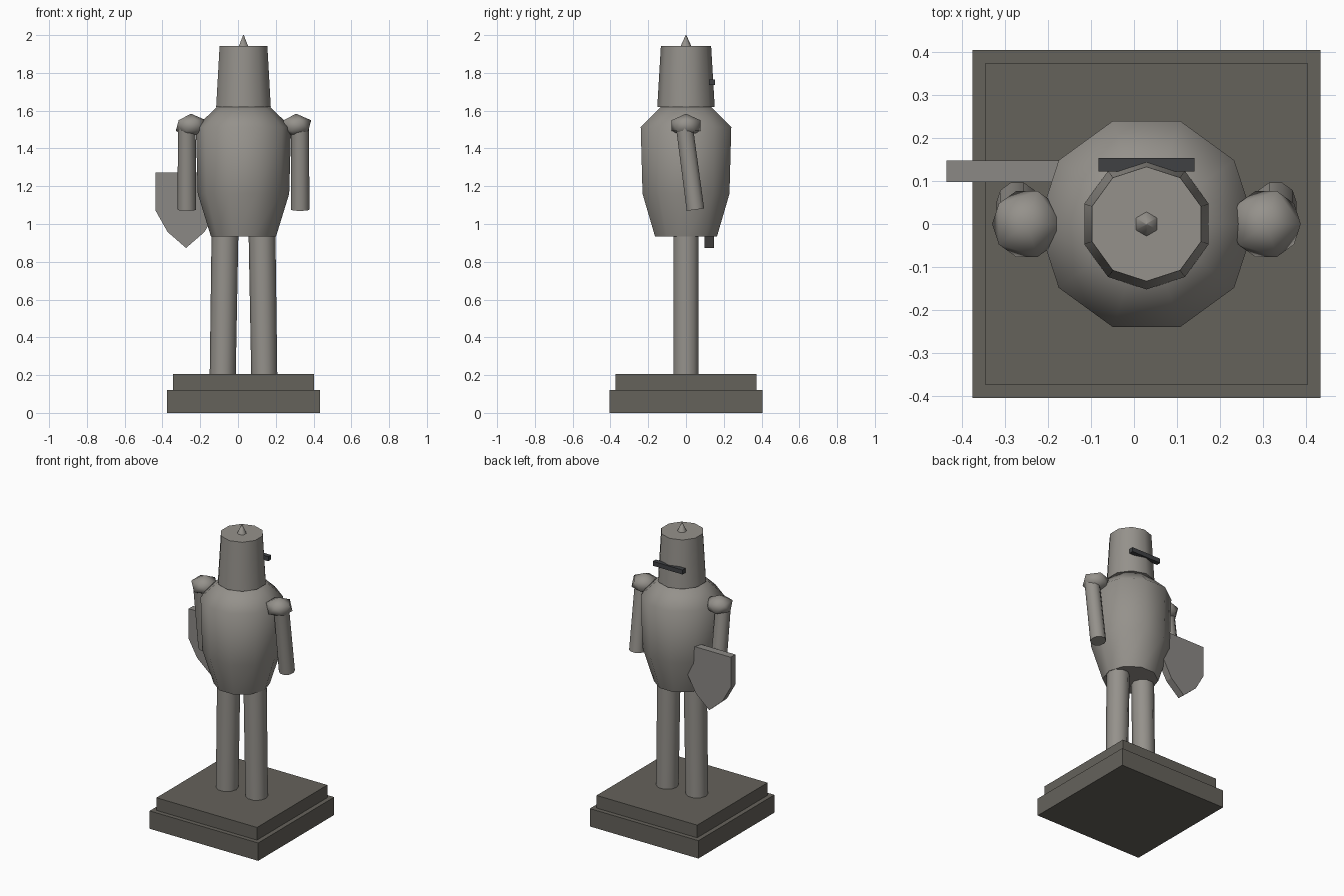
import bpy, bmesh, math
from mathutils import Vector, Matrix

if "Cube" in bpy.data.objects:
    bpy.data.objects.remove(bpy.data.objects["Cube"])

CX = 0.029  # statue axis


def material(name, rgb):
    m = bpy.data.materials.new(name)
    m.diffuse_color = (*rgb, 1)
    m.use_nodes = True
    m.node_tree.nodes["Principled BSDF"].inputs["Base Color"].default_value = m.diffuse_color
    return m


STEEL = material("steel", (0.30, 0.285, 0.26))
STONE = material("stone", (0.13, 0.122, 0.105))
DARK = material("dark_slot", (0.05, 0.053, 0.057))
SHIELD = material("shield_grey", (0.26, 0.25, 0.235))


def finish(name, bm, mat, smooth=None):
    bmesh.ops.recalc_face_normals(bm, faces=bm.faces)
    me = bpy.data.meshes.new(name)
    bm.to_mesh(me)
    bm.free()
    me.materials.append(mat)
    ob = bpy.data.objects.new(name, me)
    bpy.context.collection.objects.link(ob)
    if smooth:
        bpy.ops.object.select_all(action='DESELECT')
        ob.select_set(True)
        bpy.context.view_layer.objects.active = ob
        bpy.ops.object.shade_smooth_by_angle(angle=math.radians(smooth))
    return ob


def box(name, lo, hi, mat):
    lo, hi = Vector(lo), Vector(hi)
    bm = bmesh.new()
    m = Matrix.Translation((lo + hi) / 2) @ Matrix.Diagonal((*(hi - lo), 1))
    bmesh.ops.create_cube(bm, size=1, matrix=m)
    finish(name, bm, mat)


def loft(name, rings, sides, mat, start=0.0, smooth=60):
    """Closed stack of polygon rings; each ring is (centre, radius, x tilt)."""
    bm = bmesh.new()
    loops = []
    for c, r, tilt in rings:
        rot = Matrix.Rotation(tilt, 3, 'X')
        loops.append([bm.verts.new(Vector(c) + rot @ Vector((r * math.cos(a), r * math.sin(a), 0)))
                      for a in (start + 2 * math.pi * i / sides for i in range(sides))])
    for a, b in zip(loops, loops[1:]):
        for i in range(sides):
            j = (i + 1) % sides
            bm.faces.new((a[i], a[j], b[j], b[i]))
    bm.faces.new(loops[0])
    bm.faces.new(loops[-1])
    finish(name, bm, mat, smooth)


def lathe(name, profile, sides, mat, start=0.0, smooth=60):
    loft(name, [((CX, 0, z), r, 0) for r, z in profile], sides, mat, start, smooth)


# Stepped plinth
box("plinth_lower", (CX - 0.404, -0.404, 0), (CX + 0.404, 0.404, 0.12), STONE)
box("plinth_upper", (CX - 0.374, -0.374, 0.12), (CX + 0.374, 0.374, 0.205), STONE)

# Torso, helmet and spike
lathe("torso", [(0.172, 0.933), (0.242, 1.16), (0.252, 1.513), (0.14, 1.62)], 10, STEEL)
lathe("helmet", [(0.152, 1.62), (0.133, 1.942)], 10, STEEL, math.pi / 2, 80)
lathe("helmet_spike", [(0.03, 1.938), (0.002, 2.0)], 6, STEEL, math.pi / 2, 70)
box("visor_slot", (CX - 0.111, 0.122, 1.736), (CX + 0.111, 0.153, 1.766), DARK)

# Legs, arms and shoulder guards on both sides
for side, s in (("left", -1), ("right", 1)):
    loft(side + "_leg", [((CX + s * 0.110, 0, 0.2), 0.069, 0),
                         ((CX + s * 0.098, 0, 0.95), 0.071, 0)], 10, STEEL)
    tilt = math.radians(7.6)
    x = CX + s * 0.30
    loft(side + "_arm", [((x, 0.050, 1.076), 0.049, tilt),
                         ((x, -0.009, 1.52), 0.047, tilt)], 10, STEEL)
    bm = bmesh.new()
    bmesh.ops.create_icosphere(bm, subdivisions=1, radius=0.09,
                               matrix=Matrix.Translation((CX + s * 0.278, 0, 1.521)) @ Matrix.Diagonal((1, 1, 0.7, 1)))
    finish(side + "_shoulder_guard", bm, STEEL, 75)

# Shield: half outline mirrored, then extruded
half = [(0.161, 1.272), (0.161, 1.07), (0.098, 0.958)]
outline = half + [(0, 0.873)] + [(-x, z) for x, z in reversed(half)]
bm = bmesh.new()
face = bm.faces.new([bm.verts.new((x - 0.275, 0.098, z)) for x, z in outline])
ext = bmesh.ops.extrude_face_region(bm, geom=[face], use_keep_orig=True)
bmesh.ops.translate(bm, vec=(0, 0.049, 0),
                    verts=[g for g in ext["geom"] if isinstance(g, bmesh.types.BMVert)])
finish("shield", bm, SHIELD)
